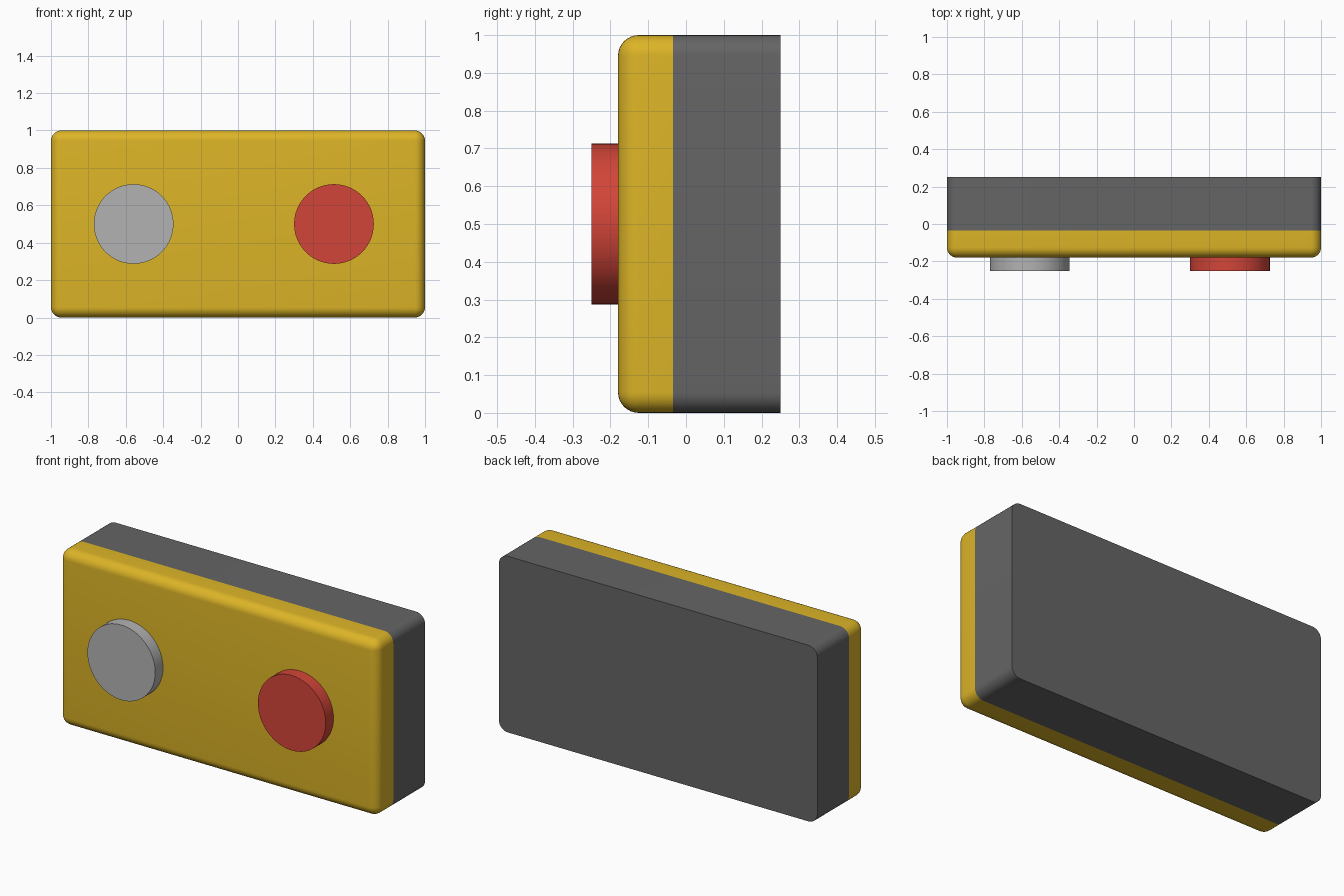
import bpy, bmesh, math
from mathutils import Matrix, Vector

if "Cube" in bpy.data.objects:
    bpy.data.objects.remove(bpy.data.objects["Cube"])

RADIUS = 0.055


def material(name, rgb):
    mat = bpy.data.materials.new(name)
    mat.diffuse_color = (*rgb, 1)
    mat.use_nodes = True
    mat.node_tree.nodes["Principled BSDF"].inputs["Base Color"].default_value = mat.diffuse_color
    return mat


def add_object(name, bm, mat):
    bmesh.ops.recalc_face_normals(bm, faces=bm.faces)
    mesh = bpy.data.meshes.new(name)
    bm.to_mesh(mesh)
    bm.free()
    obj = bpy.data.objects.new(name, mesh)
    bpy.context.collection.objects.link(obj)
    mesh.materials.append(mat)
    bpy.ops.object.select_all(action='DESELECT')
    obj.select_set(True)
    bpy.context.view_layer.objects.active = obj
    bpy.ops.object.shade_smooth_by_angle(angle=math.radians(35))
    return obj


def shell(name, y0, y1, mat, round_front):
    """Box with rounded corners along y, optionally a rounded front rim."""
    bm = bmesh.new()
    bmesh.ops.create_cube(bm, size=1)
    bmesh.ops.scale(bm, vec=(2, y1 - y0, 1), verts=bm.verts)
    bmesh.ops.translate(bm, vec=(0, (y0 + y1) / 2, 0.5), verts=bm.verts)
    edges = []
    for e in bm.edges:
        a, b = (v.co.y for v in e.verts)
        along_y = abs(a - b) > 1e-4
        on_front = max(a, b) < y0 + 1e-4
        if along_y or (round_front and on_front):
            edges.append(e)
    bmesh.ops.bevel(bm, geom=edges, offset=RADIUS, segments=8, profile=0.5,
                    affect='EDGES', clamp_overlap=True)
    return add_object(name, bm, mat)


def button(name, x, mat):
    bm = bmesh.new()
    place = Matrix.Translation(Vector((x, -0.215, 0.5))) @ Matrix.Rotation(math.pi / 2, 4, 'X')
    bmesh.ops.create_cone(bm, cap_ends=True, segments=64, radius1=0.213,
                          radius2=0.213, depth=0.07, matrix=place)
    return add_object(name, bm, mat)


yellow = material("yellow", (0.72, 0.46, 0.02))
dark = material("dark_grey", (0.13, 0.13, 0.13))
silver = material("light_grey", (0.45, 0.45, 0.45))
red = material("red", (0.65, 0.06, 0.04))

# Housing halves
shell("back_housing", -0.035, 0.25, dark, False)
shell("front_cover", -0.18, -0.035, yellow, True)

# Push buttons
button("grey_button", -0.558, silver)
button("red_button", 0.513, red)
